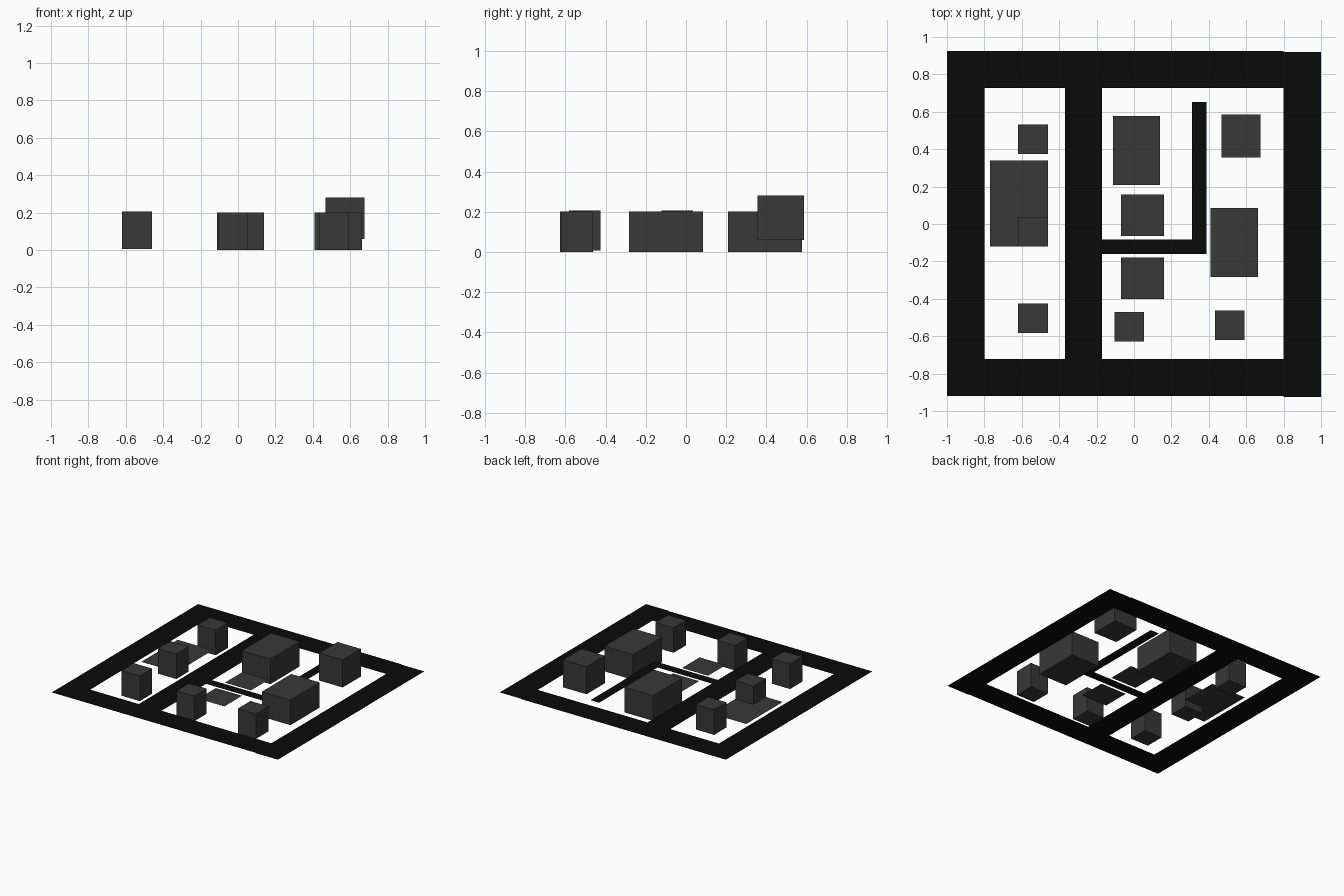
import bpy, bmesh

if "Cube" in bpy.data.objects:
    bpy.data.objects.remove(bpy.data.objects["Cube"])

def material(name, v):
    m = bpy.data.materials.new(name)
    m.diffuse_color = (v, v, v, 1)
    m.use_nodes = True
    m.node_tree.nodes["Principled BSDF"].inputs["Base Color"].default_value = m.diffuse_color
    return m

BLACK = material("black", 0.003)
GREY = material("dark_grey", 0.04)
FLOOR = 0.06   # height of the flat strips and pads

def finish(name, bm, mat):
    me = bpy.data.meshes.new(name)
    bm.to_mesh(me)
    bm.free()
    me.materials.append(mat)
    ob = bpy.data.objects.new(name, me)
    bpy.context.collection.objects.link(ob)
    return ob

def box(name, x0, x1, y0, y1, z0=0.0, z1=0.2):
    bm = bmesh.new()
    bmesh.ops.create_cube(bm, size=1)
    for v in bm.verts:
        v.co = (x1 if v.co.x > 0 else x0,
                y1 if v.co.y > 0 else y0,
                z1 if v.co.z > 0 else z0)
    return finish(name, bm, GREY)

def sheet(name, x0, x1, y0, y1, mat):
    bm = bmesh.new()
    bm.faces.new([bm.verts.new((x, y, FLOOR))
                  for x, y in ((x0, y0), (x1, y0), (x1, y1), (x0, y1))])
    return finish(name, bm, mat)

# flat border and dividing strips
for name, r in {
    "border_left": (-1, -0.8, -0.92, 0.925),
    "border_right": (0.8, 1, -0.925, 0.92),
    "border_middle": (-0.37, -0.17, -0.92, 0.925),
    "border_back_left": (-0.8, -0.37, 0.727, 0.925),
    "border_back_right": (-0.17, 0.8, 0.727, 0.925),
    "border_front_left": (-0.8, -0.37, -0.92, -0.722),
    "border_front_right": (-0.17, 0.8, -0.92, -0.722),
    "partition_long": (0.31, 0.387, -0.16, 0.652),
    "partition_short": (-0.17, 0.31, -0.16, -0.084),
}.items():
    sheet(name, *r, BLACK)

# flat grey pads
sheet("pad_large", -0.77, -0.46, -0.12, 0.34, GREY)
sheet("pad_back", -0.07, 0.16, -0.065, 0.157, GREY)
sheet("pad_front", -0.07, 0.16, -0.40, -0.178, GREY)

# row of small blocks on the left
for i, y in enumerate((-0.504, -0.043, 0.453)):
    box(f"small_block_left_{i + 1}", -0.62, -0.46, y - 0.078, y + 0.078, 0.006, 0.206)

# small blocks at the front
box("small_block_middle", -0.105, 0.053, -0.627, -0.47)
box("small_block_right", 0.433, 0.592, -0.62, -0.462)

# large blocks
box("large_block_back", -0.112, 0.14, 0.208, 0.577)
box("large_block_right", 0.41, 0.662, -0.284, 0.085)

# raised block
box("raised_block", 0.468, 0.675, 0.356, 0.586, 0.06, 0.28)
